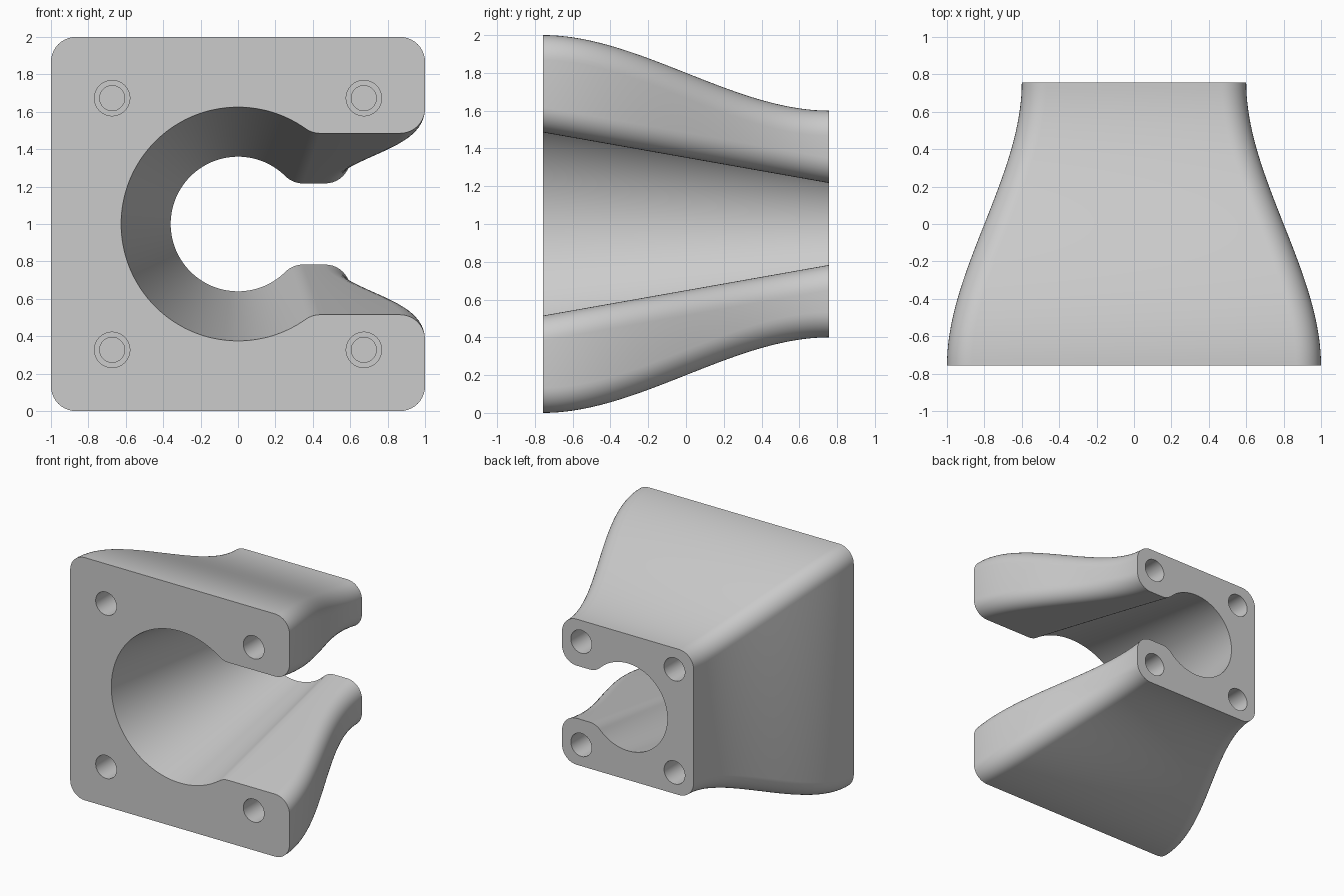
import bpy, bmesh
from math import sin, cos, sqrt, atan2, pi
from mathutils import Matrix

cube = bpy.data.objects.get("Cube")
if cube:
    bpy.data.objects.remove(cube, do_unlink=True)

HALF_DEPTH = 0.757
RADIUS = 0.133      # every rounded edge
ROWS = 40

grey = bpy.data.materials.new("light grey")
grey.use_nodes = True
colour = (0.6, 0.6, 0.6, 1)
grey.diffuse_color = colour
grey.node_tree.nodes["Principled BSDF"].inputs["Base Color"].default_value = colour


def make_object(name, bm):
    bmesh.ops.recalc_face_normals(bm, faces=bm.faces)
    mesh = bpy.data.meshes.new(name)
    bm.to_mesh(mesh)
    bm.free()
    mesh.materials.append(grey)
    obj = bpy.data.objects.new(name, mesh)
    bpy.context.collection.objects.link(obj)
    return obj


def arc(cx, cz, r, start, end, steps):
    angles = [start + (end - start) * i / steps for i in range(steps + 1)]
    return [(cx + r * cos(a), cz + r * sin(a)) for a in angles]


def section(half, bore, slot):
    """C-shaped outline: rounded square with a round bore open to +x."""
    r = RADIUS
    fx = sqrt((bore + r) ** 2 - (slot + r) ** 2)
    phi = atan2(slot + r, fx)
    c = half - r
    upper = arc(0, 0, bore, pi, phi, 48)                             # bore
    upper += arc(fx, slot + r, r, pi + phi, 1.5 * pi, 8)[1:]         # bore to slot
    upper += arc(c, slot + r, r, 1.5 * pi, 2 * pi, 10)               # slot mouth
    upper += arc(c, c, r, 0, pi / 2, 10)
    upper += arc(-c, c, r, pi / 2, pi, 10)
    return upper + [(x, -z) for x, z in reversed(upper[1:])]


# Lofted body: outside follows an S-curve, bore and slot taper straight
bm = bmesh.new()
rings = []
for i in range(ROWS + 1):
    t = i / ROWS
    ease = t * t * (3 - 2 * t)
    outline = section(1 - 0.4 * ease, 0.625 - 0.265 * t, 0.485 - 0.268 * t)
    y = HALF_DEPTH * (2 * t - 1)
    rings.append([bm.verts.new((x, y, z + 1)) for x, z in outline])
for a, b in zip(rings, rings[1:]):
    n = len(a)
    for j in range(n):
        k = (j + 1) % n
        bm.faces.new((a[j], a[k], b[k], b[j]))
bm.faces.new(rings[0])
bm.faces.new(rings[-1])
body = make_object("tapered_bracket", bm)

# Stepped blind screw holes at both ends
bm = bmesh.new()
for side, spread in ((-1, 0.673), (1, 0.425)):
    for sx in (-1, 1):
        for sz in (-1, 1):
            # lathe the stepped profile: (radius, depth below the face)
            loops = []
            for r, depth in ((0.095, -0.05), (0.095, 0.25), (0.067, 0.25), (0.067, 0.4)):
                y = side * (HALF_DEPTH - depth)
                loops.append([bm.verts.new((x, y, z)) for x, z in
                              arc(sx * spread, 1 + sz * spread, r, 0, 2 * pi, 32)[:-1]])
            for a, b in zip(loops, loops[1:]):
                for j in range(32):
                    k = (j + 1) % 32
                    bm.faces.new((a[j], a[k], b[k], b[j]))
            bm.faces.new(loops[0])
            bm.faces.new(loops[-1])
cutter = make_object("screw_hole_cutter", bm)
cutter.hide_render = True

bpy.ops.object.select_all(action='DESELECT')
body.select_set(True)
bpy.context.view_layer.objects.active = body
cut = body.modifiers.new("screw_holes", 'BOOLEAN')
cut.operation = 'DIFFERENCE'
cut.solver = 'EXACT'
cut.object = cutter
bpy.ops.object.modifier_apply(modifier=cut.name)
bpy.data.objects.remove(cutter, do_unlink=True)
bpy.ops.object.shade_smooth_by_angle(angle=pi / 6)
